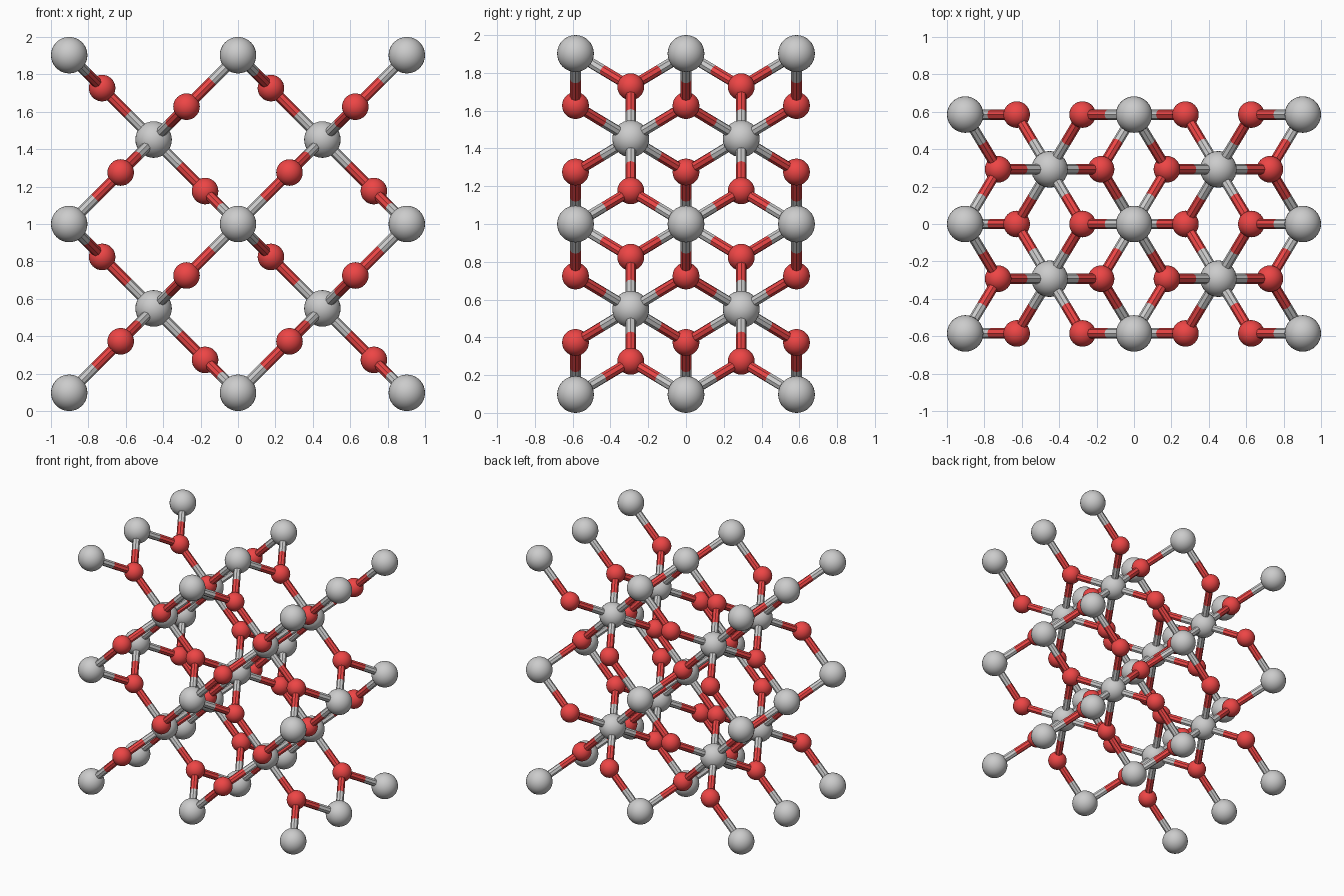
import bpy
import bmesh
from mathutils import Vector, Matrix

if "Cube" in bpy.data.objects:
    bpy.data.objects.remove(bpy.data.objects["Cube"])

A, C = 0.9025, 0.585        # cell width (x and z) and cell depth (y)
U = 0.305 * A               # oxygen offset along the cell diagonal
R_METAL, R_OXYGEN, R_BOND = 0.0975, 0.071, 0.028
MID_Z = 1.0


def material(name, color):
    m = bpy.data.materials.new(name)
    m.diffuse_color = color
    m.use_nodes = True
    m.node_tree.nodes["Principled BSDF"].inputs["Base Color"].default_value = m.diffuse_color
    return m


red = material("oxygen_red", (0.85, 0.06, 0.06, 1))
grey = material("metal_grey", (0.75, 0.75, 0.75, 1))


def finish(name, bm, mat, smooth):
    mesh = bpy.data.meshes.new(name)
    bm.to_mesh(mesh)
    bm.free()
    mesh.materials.append(mat)
    for p in mesh.polygons:
        p.use_smooth = smooth
    ob = bpy.data.objects.new(name, mesh)
    bpy.context.collection.objects.link(ob)
    return ob


def atoms(name, points, radius, mat):
    bm = bmesh.new()
    for p in points:
        bmesh.ops.create_uvsphere(bm, u_segments=32, v_segments=16, radius=radius,
                                  matrix=Matrix.Translation(p))
    finish(name, bm, mat, True)


def rods(name, pairs, mat):
    bm = bmesh.new()
    for a, b in pairs:
        d = b - a
        turn = d.to_track_quat('Z', 'Y').to_matrix().to_4x4()
        bmesh.ops.create_cone(bm, cap_ends=True, segments=8, radius1=R_BOND,
                              radius2=R_BOND, depth=d.length,
                              matrix=Matrix.Translation((a + b) / 2) @ turn)
    finish(name, bm, mat, False)


# metal lattice: cell corners and cell centres
corners = [Vector((i * A, j * C, MID_Z + k * A))
           for i in (-1, 0, 1) for j in (-1, 0, 1) for k in (-1, 0, 1)]
cells = [Vector((i * A / 2, 0, MID_Z + k * A / 2)) for i in (-1, 1) for k in (-1, 1)]
centres = [c + Vector((0, j * C / 2, 0)) for c in cells for j in (-1, 1)]

# oxygen pairs: one diagonal on whole layers, the other on half layers
oxygens = []
for c in cells:
    for s in (-1, 1):
        near = A / 2 - U
        oxygens += [c + Vector((s * near, j * C, s * near)) for j in (-1, 0, 1)]
        oxygens += [c + Vector((s * U, j * C / 2, -s * U)) for j in (-1, 1)]

atoms("corner_metal_atoms", corners, R_METAL, grey)
atoms("centre_metal_atoms", centres, R_METAL, grey)
atoms("oxygen_atoms", oxygens, R_OXYGEN, red)

# bonds: grey half at the metal, red half at the oxygen
bonds = [(m, o) for m in corners + centres for o in oxygens if (m - o).length < 0.45]
rods("bond_metal_halves", [(m, (m + o) / 2) for m, o in bonds], grey)
rods("bond_oxygen_halves", [((m + o) / 2, o) for m, o in bonds], red)
